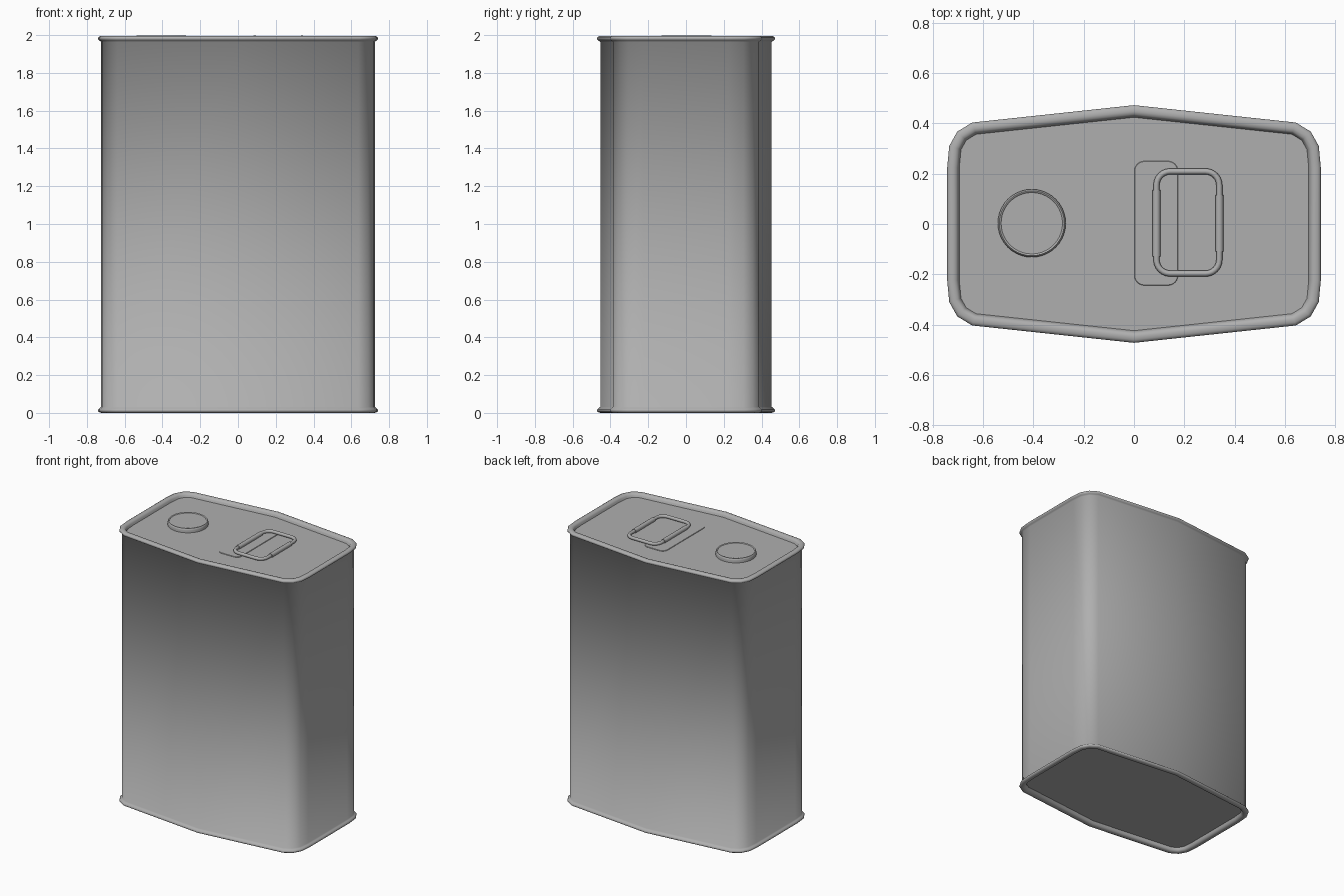
import bpy, bmesh, math
from mathutils import Vector

if "Cube" in bpy.data.objects:
    bpy.data.objects.remove(bpy.data.objects["Cube"])

LID_Z = 1.969

# Dark grey sheet metal
metal = bpy.data.materials.new("dark_grey_metal")
metal.diffuse_color = (.43, .43, .43, 1)
metal.use_nodes = True
metal.node_tree.nodes["Principled BSDF"].inputs["Base Color"].default_value = metal.diffuse_color


def add_object(name, data):
    ob = bpy.data.objects.new(name, data)
    bpy.context.collection.objects.link(ob)
    return ob


def finish(ob, angle=40):
    """Give the object its material and smooth shading."""
    ob.data.materials.clear()
    ob.data.materials.append(metal)
    bpy.ops.object.select_all(action='DESELECT')
    ob.select_set(True)
    bpy.context.view_layer.objects.active = ob
    bpy.ops.object.shade_smooth_by_angle(angle=math.radians(angle))


def inset(points, d):
    """Move every side of a closed counter-clockwise outline inwards by d."""
    out = []
    n = len(points)
    for i, p in enumerate(points):
        a = (p - points[i - 1]).normalized()
        b = (points[(i + 1) % n] - p).normalized()
        na, nb = Vector((-a.y, a.x)), Vector((-b.y, b.x))
        out.append(p + (na + nb) * d / (1 + na.dot(nb)))
    return out


def loft(name, outline, profile, angle=40):
    """Skin an outline through (inset, z) steps and close both ends."""
    bm = bmesh.new()
    rings = [[bm.verts.new((p.x, p.y, z)) for p in inset(outline, d)] for d, z in profile]
    n = len(outline)
    for lo, hi in zip(rings, rings[1:]):
        for i in range(n):
            j = (i + 1) % n
            bm.faces.new((lo[i], lo[j], hi[j], hi[i]))
    bm.faces.new(rings[0][::-1])
    bm.faces.new(rings[-1])
    mesh = bpy.data.meshes.new(name)
    bm.to_mesh(mesh)
    bm.free()
    ob = add_object(name, mesh)
    finish(ob, angle)
    return ob


def rounded_rect(cx, cy, hx, hy, r, seg=6):
    pts = []
    for k, (sx, sy) in enumerate(((1, 1), (-1, 1), (-1, -1), (1, -1))):
        for i in range(seg + 1):
            a = math.pi / 2 * (k + i / seg)
            pts.append(Vector((cx + sx * (hx - r) + r * math.cos(a),
                               cy + sy * (hy - r) + r * math.sin(a))))
    return pts


# Can: pointed-side outline, rolled seams top and bottom, recessed panels
q = [(.742, .225), (.734, .31), (.702, .367), (.643, .403)]
outline = [Vector(p) for p in
           q + [(0, .472)] + [(-x, y) for x, y in q[::-1]] +
           [(-x, -y) for x, y in q] + [(0, -.472)] + [(x, -y) for x, y in q[::-1]]]
seam = [(.036, .003), (.025, 0), (.012, .001),
        (.003, .006), (0, .013), (.003, .02), (.01, .026), (.018, .032)]
bottom = [(.048, .028), (.044, .012)] + seam
top = [(d, 1.996 - z) for d, z in seam[::-1] + [(.043, .012)]] + [(.048, LID_Z)]
loft("can_body", outline, bottom + top, 62)

# Round cap with raised edge bead
circle = [Vector((-.406 + .135 * math.cos(a), .003 + .135 * math.sin(a)))
          for a in (math.tau * i / 40 for i in range(40))]
loft("cap", circle, [(0, LID_Z - .005), (0, 1.986), (.002, 1.994),
                     (.006, 1.999), (.01, 1.998), (.013, 1.994)], 50)

# Thin plate under the handle
loft("handle_plate", rounded_rect(.088, .003, .087, .247, .04),
     [(0, LID_Z - .005), (0, LID_Z + .002), (.002, LID_Z + .004)])

# Wire handle lying flat on the lid
curve = bpy.data.curves.new("handle_wire", 'CURVE')
curve.dimensions = '3D'
curve.bevel_depth = .012
curve.bevel_resolution = 3
path = rounded_rect(.214, .006, .125, .203, .055)
spline = curve.splines.new('POLY')
spline.points.add(len(path) - 1)
for sp, p in zip(spline.points, path):
    sp.co = (p.x, p.y, LID_Z + .013, 1)
spline.use_cyclic_u = True
wire = add_object("handle_wire", curve)
bpy.ops.object.select_all(action='DESELECT')
wire.select_set(True)
bpy.context.view_layer.objects.active = wire
bpy.ops.object.convert(target='MESH')
finish(bpy.context.object, 60)

# Sleeves: hinge on the plate and grip on the free side
for name, x, length in (("hinge_sleeve", .089, .265), ("grip_sleeve", .339, .225)):
    bpy.ops.mesh.primitive_cylinder_add(vertices=16, radius=.016, depth=length,
                                        location=(x, .003, LID_Z + .013),
                                        rotation=(math.pi / 2, 0, 0))
    sleeve = bpy.context.object
    sleeve.name = name
    finish(sleeve)
